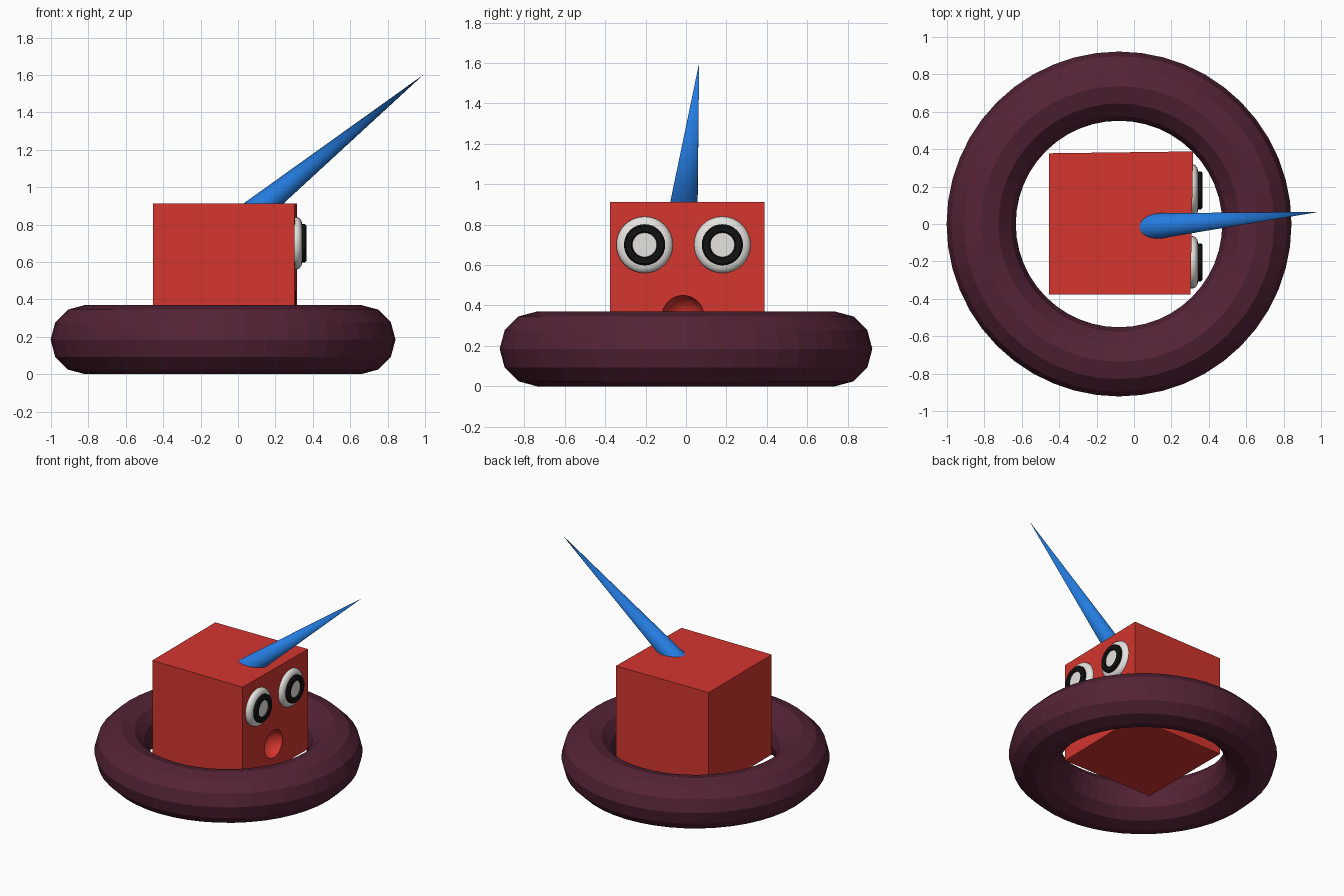
import bpy, bmesh, math
from mathutils import Vector

if "Cube" in bpy.data.objects:
    bpy.data.objects.remove(bpy.data.objects["Cube"])


def material(name, rgb):
    m = bpy.data.materials.new(name)
    m.diffuse_color = (*rgb, 1)
    m.use_nodes = True
    m.node_tree.nodes["Principled BSDF"].inputs["Base Color"].default_value = m.diffuse_color
    return m


RED = material("red", (0.66, 0.037, 0.028))
BLUE = material("blue", (0.018, 0.20, 0.74))
PLUM = material("dark plum", (0.09, 0.017, 0.037))
WHITE = material("white", (0.78, 0.77, 0.74))
BLACK = material("black", (0.006, 0.006, 0.006))


def finish(name, mat, angle=None):
    ob = bpy.context.object
    ob.name = name
    ob.data.materials.append(mat)
    if angle:
        bpy.ops.object.shade_smooth_by_angle(angle=math.radians(angle))
    return ob


def lathe_x(name, profile, centre, mat, sides=32):
    """Revolve (offset along x, radius) points about the x direction."""
    bm = bmesh.new()
    rings = []
    for dx, r in profile:
        rings.append([bm.verts.new((centre[0] + dx,
                                    centre[1] + r * math.cos(2 * math.pi * i / sides),
                                    centre[2] + r * math.sin(2 * math.pi * i / sides)))
                      for i in range(sides)])
    for a, b in zip(rings, rings[1:]):
        for i in range(sides):
            j = (i + 1) % sides
            bm.faces.new((a[i], a[j], b[j], b[i]))
    if profile[0] != profile[-1]:
        bm.faces.new(rings[-1])
        bm.faces.new(rings[0][::-1])
    bmesh.ops.remove_doubles(bm, verts=bm.verts, dist=1e-5)
    bmesh.ops.recalc_face_normals(bm, faces=bm.faces)
    me = bpy.data.meshes.new(name)
    bm.to_mesh(me)
    bm.free()
    ob = bpy.data.objects.new(name, me)
    bpy.context.collection.objects.link(ob)
    bpy.ops.object.select_all(action='DESELECT')
    ob.select_set(True)
    bpy.context.view_layer.objects.active = ob
    return finish(name, mat, 40)


# swim ring
bpy.ops.mesh.primitive_torus_add(location=(-0.08, 0, 0.185), major_radius=0.737,
                                 minor_radius=0.185, major_segments=48, minor_segments=12)
finish("float_ring", PLUM)

# slightly uneven cube head
bpy.ops.mesh.primitive_cube_add(size=2)
head = finish("head", RED)
for v in head.data.vertices:
    x, y, z = v.co
    v.co = ((0.309 + 0.007 * y) if x > 0 else -0.455,
            (0.383 + 0.005 * x) if y > 0 else -0.377,
            0.913 if z > 0 else 0.155)

# round dented mouth
bpy.ops.mesh.primitive_uv_sphere_add(segments=32, ring_count=16, radius=0.105,
                                     location=(0.32, -0.015, 0.345))
cutter = finish("mouth_cutter", RED)
bpy.ops.object.shade_smooth()
cutter.hide_render = True
cut = head.modifiers.new("mouth", 'BOOLEAN')
cut.operation = 'DIFFERENCE'
cut.solver = 'EXACT'
cut.object = cutter
bpy.context.view_layer.objects.active = head
bpy.ops.object.modifier_apply(modifier=cut.name)
bpy.data.objects.remove(cutter)

# eyes: white dome, raised black ring, white centre
dome = [(-0.01, 0.138), (0.008, 0.14), (0.022, 0.134), (0.032, 0.12), (0.037, 0.10), (0.039, 0.06)]
ring = [(0.03, 0.102), (0.05, 0.102), (0.058, 0.094), (0.058, 0.066), (0.05, 0.06), (0.03, 0.06), (0.03, 0.102)]
for side, y in (("left", -0.205), ("right", 0.18)):
    c = (0.307, y, 0.70)
    lathe_x(side + "_eye_white", dome, c, WHITE)
    lathe_x(side + "_eye_ring", ring, c, BLACK)
    lathe_x(side + "_eye_centre", [(0.038, 0.061), (0.047, 0.061)], c, WHITE)

# long leaning horn, its base buried in the head
tip = Vector((0.99, 0.065, 1.60))
axis = (tip - Vector((0.135, -0.01, 0.905))).normalized()
length = 1.3
bpy.ops.mesh.primitive_cone_add(vertices=32, radius1=0.08, radius2=0, depth=length,
                                location=tip - axis * length / 2,
                                rotation=axis.to_track_quat('Z', 'Y').to_euler())
finish("horn", BLUE, 40)
